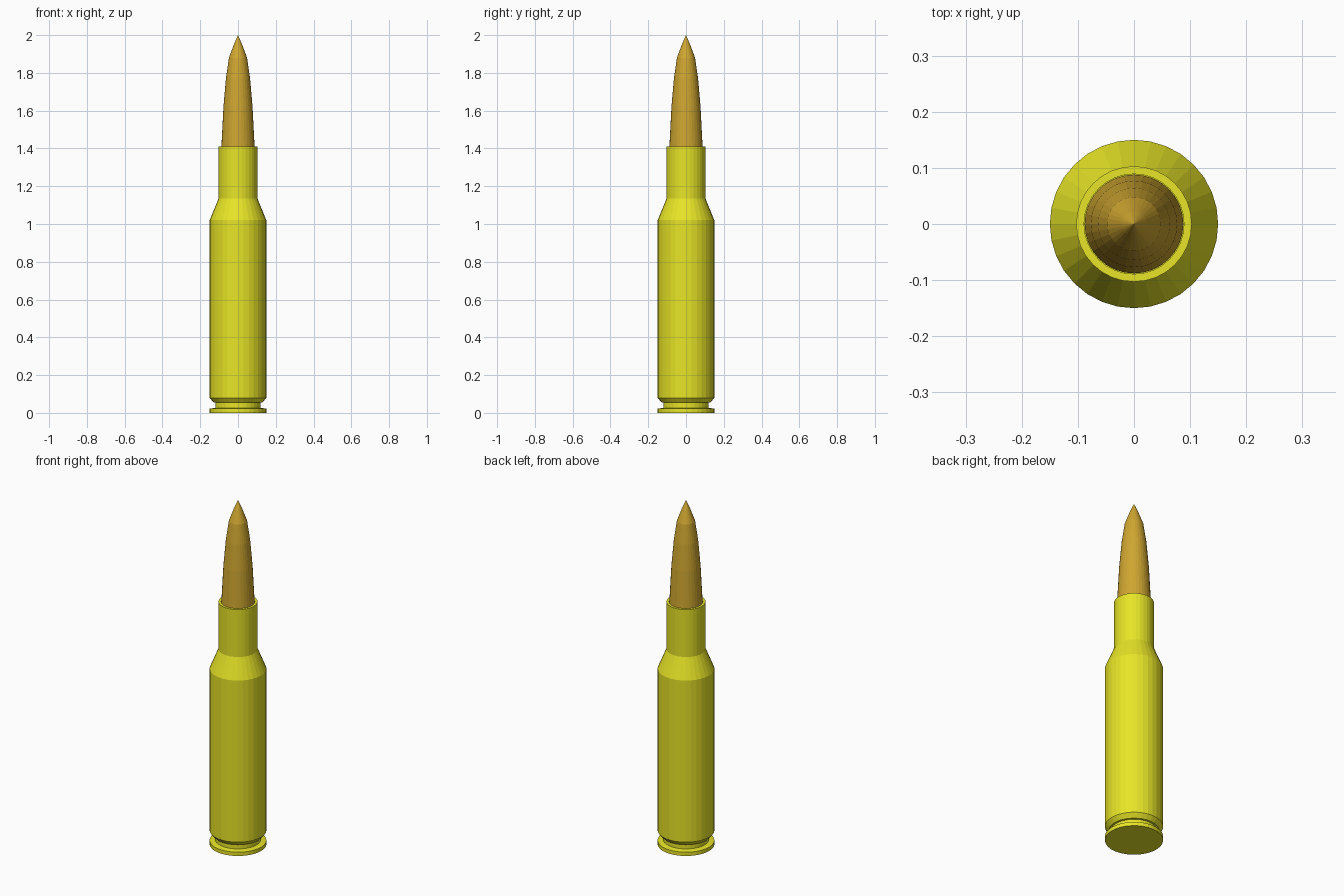
import bpy, bmesh
from math import sin, cos, tau

if "Cube" in bpy.data.objects:
    bpy.data.objects.remove(bpy.data.objects["Cube"])

SIDES = 32


def material(name, color):
    mat = bpy.data.materials.new(name)
    mat.diffuse_color = color
    mat.use_nodes = True
    mat.node_tree.nodes["Principled BSDF"].inputs["Base Color"].default_value = mat.diffuse_color
    return mat


def lathe(name, profile, mat):
    """Revolve (radius, height) points around z; radius 0 closes to a point."""
    bm = bmesh.new()
    rings = []
    for r, z in profile:
        if r == 0:
            rings.append([bm.verts.new((0, 0, z))])
        else:
            rings.append([bm.verts.new((r * sin(tau * i / SIDES), r * cos(tau * i / SIDES), z))
                          for i in range(SIDES)])
    for a, b in zip(rings, rings[1:]):
        for i in range(SIDES):
            j = (i + 1) % SIDES
            if len(b) == 1:
                bm.faces.new((a[i], a[j], b[0]))
            else:
                bm.faces.new((a[i], a[j], b[j], b[i]))
    # Flat cap on each open end
    for ring in (rings[0], rings[-1]):
        if len(ring) > 1:
            bm.faces.new(ring)
    bmesh.ops.recalc_face_normals(bm, faces=bm.faces)
    mesh = bpy.data.meshes.new(name)
    bm.to_mesh(mesh)
    bm.free()
    mesh.materials.append(mat)
    obj = bpy.data.objects.new(name, mesh)
    bpy.context.collection.objects.link(obj)
    return obj


brass = material("brass", (0.80, 0.78, 0.02, 1))
copper = material("copper", (0.62, 0.38, 0.03, 1))

# Case: rim, extractor groove, body, shoulder, neck and hollow mouth
lathe("case", [(0.15, 0), (0.15, 0.022), (0.12, 0.027), (0.12, 0.055), (0.13, 0.056),
               (0.15, 0.08), (0.15, 1.02), (0.103, 1.135), (0.103, 1.41),
               (0.089, 1.41), (0.089, 1.37)], brass)

# Pointed tip seated in the neck
lathe("pointed_tip", [(0.088, 1.37), (0.088, 1.405), (0.077, 1.62), (0.064, 1.77),
                      (0.048, 1.88), (0.022, 1.95), (0, 2.0)], copper)
